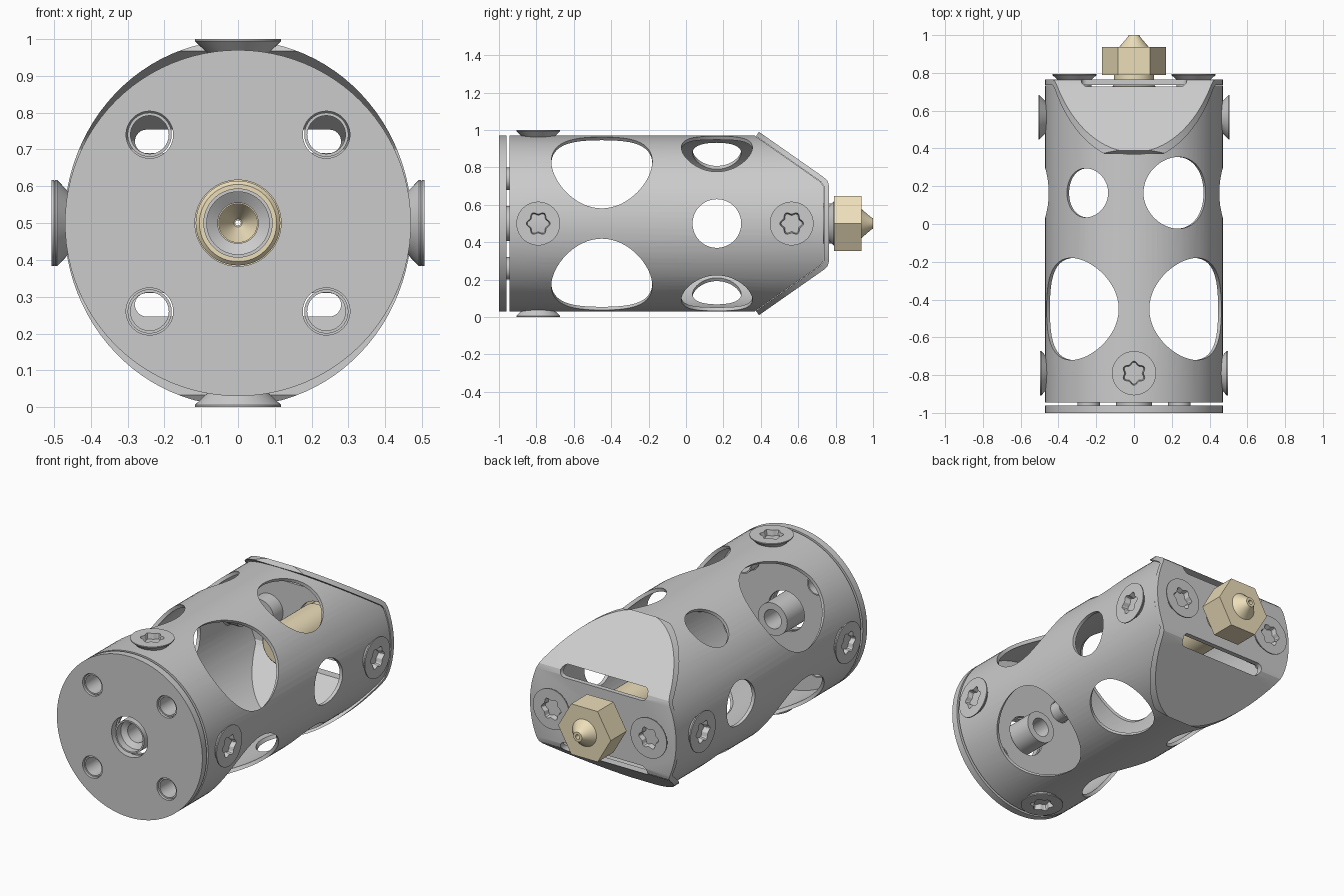
import bpy, bmesh
from math import sin, cos, pi, radians
from mathutils import Vector, Matrix

if "Cube" in bpy.data.objects:
    bpy.data.objects.remove(bpy.data.objects["Cube"])

CZ = 0.5   # height of the main axis (runs along y)
R = 0.47   # casing radius
brass = bpy.data.materials.new("brass")
brass.diffuse_color = (0.84, 0.73, 0.49, 1)
brass.use_nodes = True
brass.node_tree.nodes["Principled BSDF"].inputs["Base Color"].default_value = brass.diffuse_color


def finish(name, bm, mat=None):
    bmesh.ops.recalc_face_normals(bm, faces=bm.faces[:])
    me = bpy.data.meshes.new(name)
    bm.to_mesh(me)
    bm.free()
    ob = bpy.data.objects.new(name, me)
    bpy.context.collection.objects.link(ob)
    if mat:
        me.materials.append(mat)
    return ob


def loft(name, rings, origin, direction, closed=False, seg=48, mat=None):
    """Rings (radius, height[, lobe]) around a direction; closed joins last to first."""
    d = Vector(direction).normalized()
    u = Vector((0, 1, 0)) if abs(d.y) < 0.5 else Vector((1, 0, 0))
    v = d.cross(u)
    bm = bmesh.new()
    loops = []
    for ring in rings:
        r, h = ring[:2]
        lobe = ring[2] if len(ring) > 2 else 0
        loop = []
        for i in range(seg):
            a = 2 * pi * i / seg
            q = r + lobe * cos(6 * a)
            loop.append(bm.verts.new(Vector(origin) + d * h + q * (cos(a) * u + sin(a) * v)))
        loops.append(loop)
    pairs = list(zip(loops, loops[1:]))
    if closed:
        pairs.append((loops[-1], loops[0]))
    else:
        bm.faces.new(loops[0])
        bm.faces.new(loops[-1])
    for a, b in pairs:
        for i in range(seg):
            j = (i + 1) % seg
            bm.faces.new((a[i], a[j], b[j], b[i]))
    return finish(name, bm, mat)


def turned(name, rings, x=0, z=0, **kw):
    return loft(name, rings, (x, 0, CZ + z), (0, 1, 0), **kw)


def sleeve(name, ro, ri, y0, y1, x=0, z=0, **kw):
    return turned(name, [(ro, y0), (ro, y1), (ri, y1), (ri, y0)], x, z, closed=True, **kw)


def prism(name, pts, axis, lo, hi):
    """Extrude 2D points: axis 'x' uses (y, h), axis 'y' uses (x, h)."""
    bm = bmesh.new()
    put = (lambda p, t: (t, p[0], CZ + p[1])) if axis == 'x' else (lambda p, t: (p[0], t, CZ + p[1]))
    a = [bm.verts.new(put(p, lo)) for p in pts]
    b = [bm.verts.new(put(p, hi)) for p in pts]
    bm.faces.new(a)
    bm.faces.new(b)
    for i in range(len(pts)):
        j = (i + 1) % len(pts)
        bm.faces.new((a[i], a[j], b[j], b[i]))
    return finish(name, bm)


def boolean(ob, cutter, op='DIFFERENCE'):
    cutter.hide_render = True
    m = ob.modifiers.new("cut", 'BOOLEAN')
    m.operation, m.object, m.solver = op, cutter, 'EXACT'
    bpy.context.view_layer.objects.active = ob
    bpy.ops.object.modifier_apply(modifier=m.name)
    bpy.data.objects.remove(cutter)


def rod(r, y0, y1, x=0, z=0):
    return turned("cutter", [(r, y0), (r, y1)], x, z)


def mirrored(pts):
    return pts + [(y, -h) for y, h in reversed(pts)]


# Casing tube, trimmed to a wedge at the nose
casing = sleeve("casing_tube", R, R - 0.02, -0.945, 0.9, seg=96)
inner = [(0.371, 0.467), (0.719, 0.223), (0.734, 0.2)]
boolean(casing, prism("cutter", mirrored([(-1.2, 0.8), (-0.104, 0.8)] + inner), 'x', -1, 1), 'INTERSECT')

# Round openings: angle from the top towards +x, position, radius
openings = [(a, -0.45, 0.27) for a in (45, 135, 225, 315)]
openings += [(30, 0.165, 0.19), (150, 0.165, 0.19), (90, 0.165, 0.13),
             (-90, 0.165, 0.13), (-33, 0.165, 0.13), (-147, 0.165, 0.13)]
for a, y, r in openings:
    d = (sin(radians(a)), 0, cos(radians(a)))
    boolean(casing, loft("cutter", [(r, 0.2), (r, 0.8)], (0, y, CZ), d, seg=64))

# Folded nose plate: bent sheet trimmed to an oval, with slots along both bends
outer = [(0.39, 0.49), (0.735, 0.2485), (0.757, 0.228), (0.765, 0.2)]
inside = [(0.737, 0.2), (0.722, 0.223), (0.374, 0.467)]
profile = outer + [(y, -h) for y, h in reversed(outer)]
profile += [(y, -h) for y, h in reversed(inside)] + inside
nose = prism("nose_plate", profile, 'x', -0.6, 0.6)
oval = [(0.472 * cos(2 * pi * i / 96), 0.497 * sin(2 * pi * i / 96)) for i in range(96)]
boolean(nose, prism("cutter", oval, 'y', 0.2, 1.0), 'INTERSECT')
for s in (1, -1):
    slot = []
    for i in range(26):
        side, k = divmod(i, 13)
        a = -pi / 2 + pi * k / 12 + pi * side
        slot.append(((0.248 if side == 0 else -0.248) + 0.032 * cos(a), s * 0.222 + 0.032 * sin(a)))
    boolean(nose, prism("cutter", slot, 'y', 0.5, 1.0))
boolean(nose, rod(0.125, 0.6, 0.9))

# Back disc and the inner mounting plate, both drilled
corners = [(x, z) for x in (-0.24, 0.24) for z in (-0.24, 0.24)]
for name, r, y0, y1 in (("back_disc", R, -1.0, -0.96), ("inner_plate", R - 0.021, -0.942, -0.925)):
    disc = turned(name, [(r, y0), (r, y1)], seg=96)
    boolean(disc, rod(0.117, -1.1, -0.8))
    for x, z in corners:
        boolean(disc, rod(0.064, -1.1, -0.8, x, z))

# Spacer bushes and central feed tube
for x, z in corners:
    sleeve("spacer_bush", 0.06, 0.052, -0.99, -0.86, x, z, seg=32)
turned("feed_tube", [(0.094, -1.0), (0.094, -0.8), (0.055, -0.8), (0.055, -0.94), (0.085, -0.96), (0.085, -1.0)],
       closed=True)


# Countersunk screws with six-lobed sockets
def screw(name, pos, direction, depth=0.14):
    loft(name, [(0.05, -depth), (0.05, -0.07), (0.117, -0.006), (0.117, 0),
                (0.057, 0, 0.007), (0.05, -0.035, 0.007)], pos, direction)


for s in (1, -1):
    screw("rear_cap_screw", (0, -0.79, CZ + s * 0.5), (0, 0, s))
    screw("rear_side_screw", (s * 0.497, -0.79, CZ), (s, 0, 0))
    screw("front_side_screw", (s * 0.506, 0.565, CZ), (s, 0, 0))
    screw("nose_screw", (s * 0.315, 0.795, CZ), (0, 1, 0), 0.2)
    sleeve("nose_nut", 0.09, 0.049, 0.65, 0.737, x=s * 0.315)

# Brass nozzle: heater barrel with bore, hexagon, tip
turned("nozzle_barrel", [(0.105, 0.38), (0.115, 0.39), (0.115, 0.73), (0.107, 0.735), (0.107, 0.795),
                         (0.008, 0.795), (0.052, 0.72), (0.052, 0.38)], closed=True, mat=brass)
sleeve("nozzle_hexagon", 0.17, 0.008, 0.79, 0.937, seg=6, mat=brass)
turned("nozzle_tip", [(0.08, 0.935), (0.033, 0.99), (0.028, 1.0), (0.013, 1.0), (0.013, 0.98), (0.008, 0.935)],
       closed=True, mat=brass)

# Smooth the round surfaces while keeping edges crisp
for ob in bpy.context.scene.objects:
    ob.select_set(True)
    bpy.context.view_layer.objects.active = ob
bpy.ops.object.shade_smooth_by_angle(angle=radians(25))
